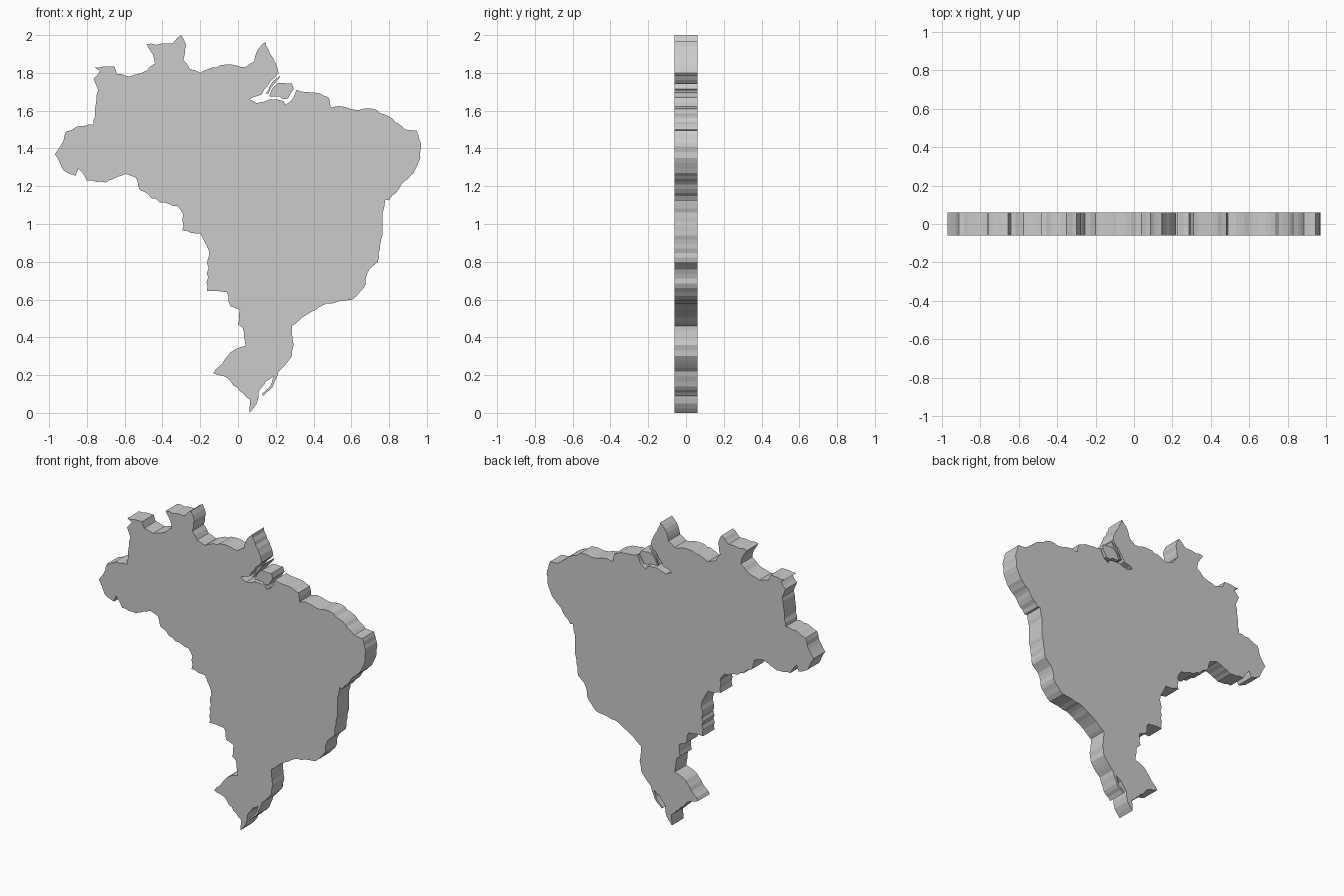
import bpy, bmesh, random
from mathutils import Vector

random.seed(4)
HALF = 0.06  # half of the slab thickness

# Sea coast, from the southern tip round the east to the northern cape
coast = [
    (.06, 0), (.10, .05), (.11, .115), (.15, .17), (.19, .195), (.175, .15),
    (.125, .10), (.135, .09), (.185, .14), (.215, .22), (.285, .30),
    (.295, .36), (.285, .46), (.34, .505), (.41, .545), (.475, .58),
    (.605, .60), (.665, .66), (.695, .76), (.74, .80), (.765, .94),
    (.765, 1.06), (.78, 1.13), (.80, 1.125), (.865, 1.21), (.93, 1.27),
    (.965, 1.35), (.97, 1.41), (.945, 1.495), (.885, 1.50), (.80, 1.57),
    (.71, 1.61), (.62, 1.605), (.53, 1.625), (.49, 1.615), (.48, 1.67),
    (.41, 1.695), (.31, 1.71), (.28, 1.65), (.25, 1.63), (.24, 1.65),
    (.165, 1.66), (.10, 1.64), (.06, 1.66), (.125, 1.685), (.17, 1.755),
    (.215, 1.80), (.205, 1.84), (.17, 1.90), (.145, 1.965),
]
# Land border, from the northern cape round the west back to the south
border = [
    (.11, 1.93), (.085, 1.86), (.04, 1.83), (-.045, 1.845), (-.135, 1.83),
    (-.20, 1.80), (-.255, 1.82), (-.29, 1.87), (-.275, 1.945), (-.30, 2.0),
    (-.35, 1.955), (-.405, 1.955), (-.485, 1.95), (-.45, 1.895),
    (-.44, 1.85), (-.51, 1.80), (-.575, 1.78), (-.64, 1.795),
    (-.655, 1.835), (-.76, 1.83), (-.73, 1.81), (-.765, 1.77),
    (-.74, 1.71), (-.765, 1.525), (-.84, 1.52), (-.91, 1.49), (-.935, 1.42),
    (-.97, 1.37), (-.925, 1.285), (-.86, 1.255), (-.845, 1.295),
    (-.80, 1.23), (-.70, 1.22), (-.595, 1.265), (-.54, 1.245), (-.52, 1.18),
    (-.415, 1.115), (-.32, 1.095), (-.29, 1.05), (-.295, .965), (-.20, .95),
    (-.155, .86), (-.165, .645), (-.06, .64), (-.04, .565), (.01, .545),
    (0, .47), (.025, .45), (.04, .355), (-.04, .32), (-.13, .21),
    (-.055, .185), (.01, .115), (.065, .07),
]
# Islands in the river mouth
large_island = [(.21, 1.745), (.285, 1.745), (.295, 1.715), (.265, 1.665),
                (.235, 1.66), (.22, 1.675), (.165, 1.675), (.18, 1.715)]
small_island = [(.145, 1.69), (.16, 1.69), (.195, 1.745), (.225, 1.785),
                (.18, 1.75)]


def roughen(points):
    """Break every longer edge into short, slightly jagged steps."""
    out = []
    for i, p in enumerate(points):
        a, b = Vector(p), Vector(points[(i + 1) % len(points)])
        d = b - a
        normal = Vector((-d.y, d.x)).normalized()
        steps = max(1, int(d.length / 0.022))
        amount = min(0.005, 0.06 * d.length)
        out.append(a)
        for k in range(1, steps):
            out.append(a + d * (k / steps) + normal * random.uniform(-amount, amount))
    return out


def slab(name, points):
    """Extrude an outline in the x-z plane to a flat slab."""
    bm = bmesh.new()
    verts = [bm.verts.new((p.x, -HALF, p.y)) for p in roughen(points)]
    face = bm.faces.new(verts)
    ext = bmesh.ops.extrude_face_region(bm, geom=[face], use_keep_orig=True)
    moved = [g for g in ext["geom"] if isinstance(g, bmesh.types.BMVert)]
    bmesh.ops.translate(bm, verts=moved, vec=(0, 2 * HALF, 0))
    bmesh.ops.recalc_face_normals(bm, faces=bm.faces)
    bmesh.ops.triangulate(bm, faces=[f for f in bm.faces if len(f.verts) > 4])
    mesh = bpy.data.meshes.new(name)
    bm.to_mesh(mesh)
    bm.free()
    bpy.context.collection.objects.link(bpy.data.objects.new(name, mesh))


slab("mainland", coast + border)
slab("large_delta_island", large_island)
slab("small_delta_island", small_island)
